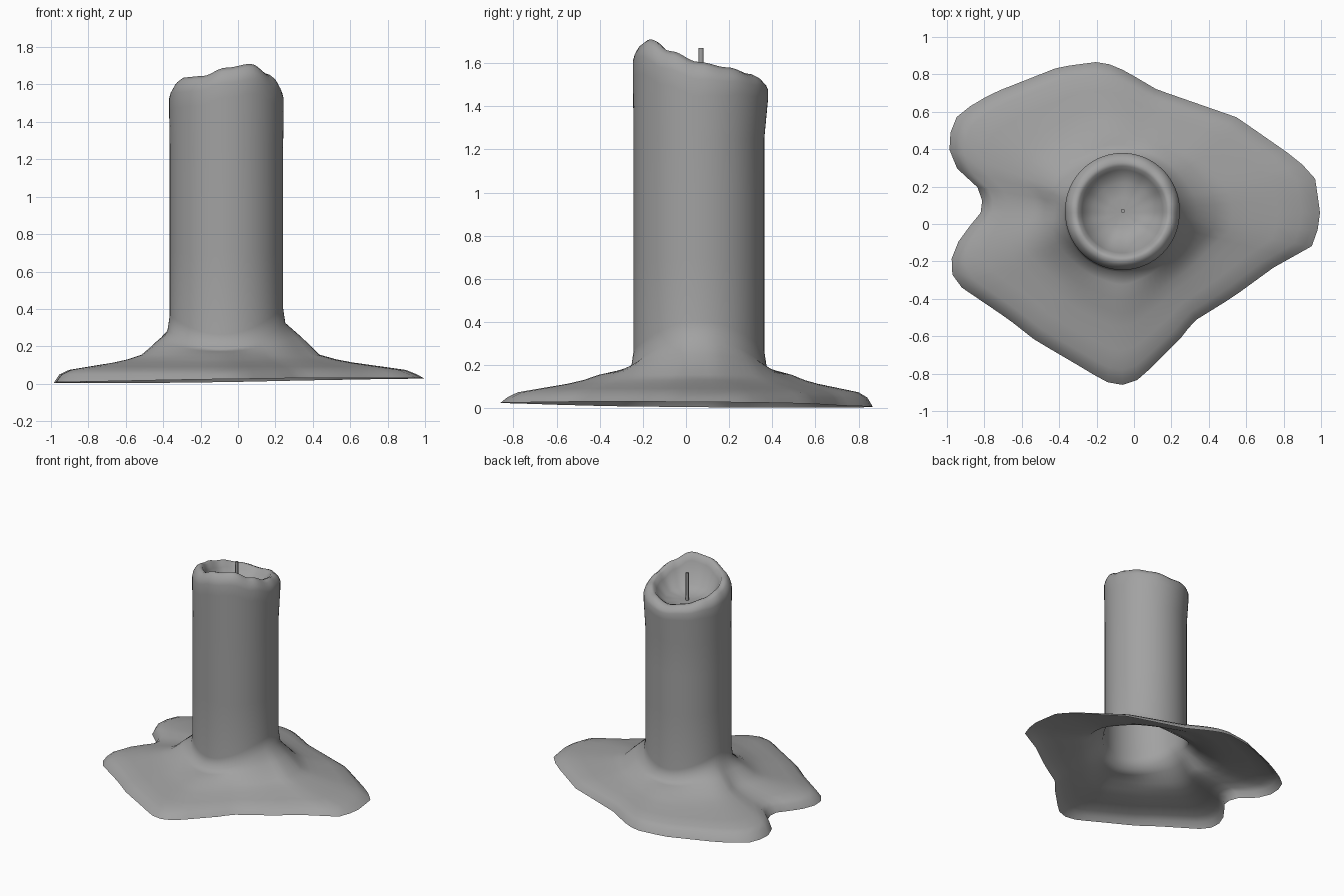
import bpy, bmesh
from math import sin, cos, pi, radians
from mathutils import Vector

if "Cube" in bpy.data.objects:
    bpy.data.objects.remove(bpy.data.objects["Cube"])

CX, CY, R, N = -0.062, 0.06, 0.303, 72

# Outline of the wax puddle, counter-clockwise from +x
OUTLINE = [(1.0, .02), (.97, .24), (.88, .34), (.55, .57), (.12, .72), (-.05, .82), (-.17, .87),
           (-.40, .84), (-.73, .71), (-.85, .65), (-.95, .57), (-1.0, .44), (-.96, .31),
           (-.83, .19), (-.81, .12), (-.82, .06), (-.87, 0), (-.95, -.11), (-.98, -.2),
           (-.97, -.28), (-.95, -.32), (-.67, -.51), (-.53, -.62), (-.24, -.79), (-.16, -.84),
           (-.08, -.865), (.01, -.84), (.08, -.78), (.25, -.61), (.32, -.52), (.53, -.39),
           (.75, -.23), (.95, -.12)]
# Rim height every 30 degrees from +x
RIM = [1.605, 1.58, 1.55, 1.525, 1.545, 1.575, 1.605, 1.638, 1.645, 1.69, 1.71, 1.655]


def reach(a):
    """Distance from the candle axis to the puddle outline at angle a."""
    d, o = Vector((cos(a), sin(a))), Vector((CX, CY))
    best = 0
    for i, p in enumerate(OUTLINE):
        p, q = Vector(p) - o, Vector(OUTLINE[(i + 1) % len(OUTLINE)]) - o
        e = q - p
        den = d.x * e.y - d.y * e.x
        if abs(den) < 1e-9:
            continue
        t = (p.x * e.y - p.y * e.x) / den
        s = (p.x * d.y - p.y * d.x) / den
        if t > 0 and -1e-6 <= s <= 1 + 1e-6:
            best = max(best, t)
    return best


def join_z(a):
    return 0.245 + 0.06 * cos(2 * a) + 0.02 * cos(a)


def edge_z(a):
    return 0.017 + 0.012 * cos(a) - 0.008 * sin(a)


def rim_z(a):
    f = a / radians(30)
    i = int(f)
    s = (1 - cos(pi * (f - i))) / 2
    return RIM[i % 12] * (1 - s) + RIM[(i + 1) % 12] * s


# Puddle: (fraction from column to outline, height)
PUDDLE = [(.95, .05), (.87, .074), (.7, .092), (.5, .113), (.38, .13), (.26, .155)]
# Column top: (radius, drop below rim)
LIP = [(.306, .16), (.306, .08), (.298, .05), (.28, .018), (.255, 0), (.235, .008), (.215, .05)]


def wax_profile(a):
    out = reach(a)
    pts = [(out, edge_z(a))]
    pts += [(R + (out - R) * t, z) for t, z in PUDDLE]
    jz = join_z(a)
    pts += [(R + (out - R) * .13, .17 + .55 * (jz - .18)), (R + .012, jz)]
    pts += [(R, jz + .08), (R, .7), (R, 1.0), (R, 1.25)]
    flare = .014 * max(0, sin(a))     # the back of the lip leans outwards
    # lip is rounder where it is high, tighter at the back
    tight = 1 - .4 * max(0, sin(a))
    pts += [(r + flare, rim_z(a) - d * tight) for r, d in LIP]
    pts += [(.16, 1.475 + .25 * (rim_z(a) - 1.61)), (.08, 1.46)]
    return pts


# Wax shell, open underneath
bm = bmesh.new()
cols = []
for i in range(N):
    a = 2 * pi * i / N
    cols.append([bm.verts.new((CX + r * cos(a), CY + r * sin(a), max(z, 0)))
                 for r, z in wax_profile(a)])
centre = bm.verts.new((CX, CY, 1.455))
for i in range(N):
    A, B = cols[i], cols[(i + 1) % N]
    for k in range(len(A) - 1):
        bm.faces.new((A[k], B[k], B[k + 1], A[k + 1]))
    bm.faces.new((A[-1], B[-1], centre))
for f in bm.faces:
    f.smooth = True
mesh = bpy.data.meshes.new("candle_wax")
bm.to_mesh(mesh)
bm.free()
wax = bpy.data.objects.new("candle_wax", mesh)
bpy.context.collection.objects.link(wax)

# Wick
bpy.ops.mesh.primitive_cylinder_add(vertices=8, radius=.011, depth=.22, location=(-.06, .07, 1.56))
wick = bpy.context.object
wick.name = "wick"
bpy.ops.object.shade_smooth_by_angle(angle=radians(50))

# Dark grey finish
grey = bpy.data.materials.new("dark_grey")
grey.diffuse_color = (.36, .36, .36, 1)
grey.use_nodes = True
grey.node_tree.nodes["Principled BSDF"].inputs["Base Color"].default_value = grey.diffuse_color
for ob in (wax, wick):
    ob.data.materials.append(grey)
